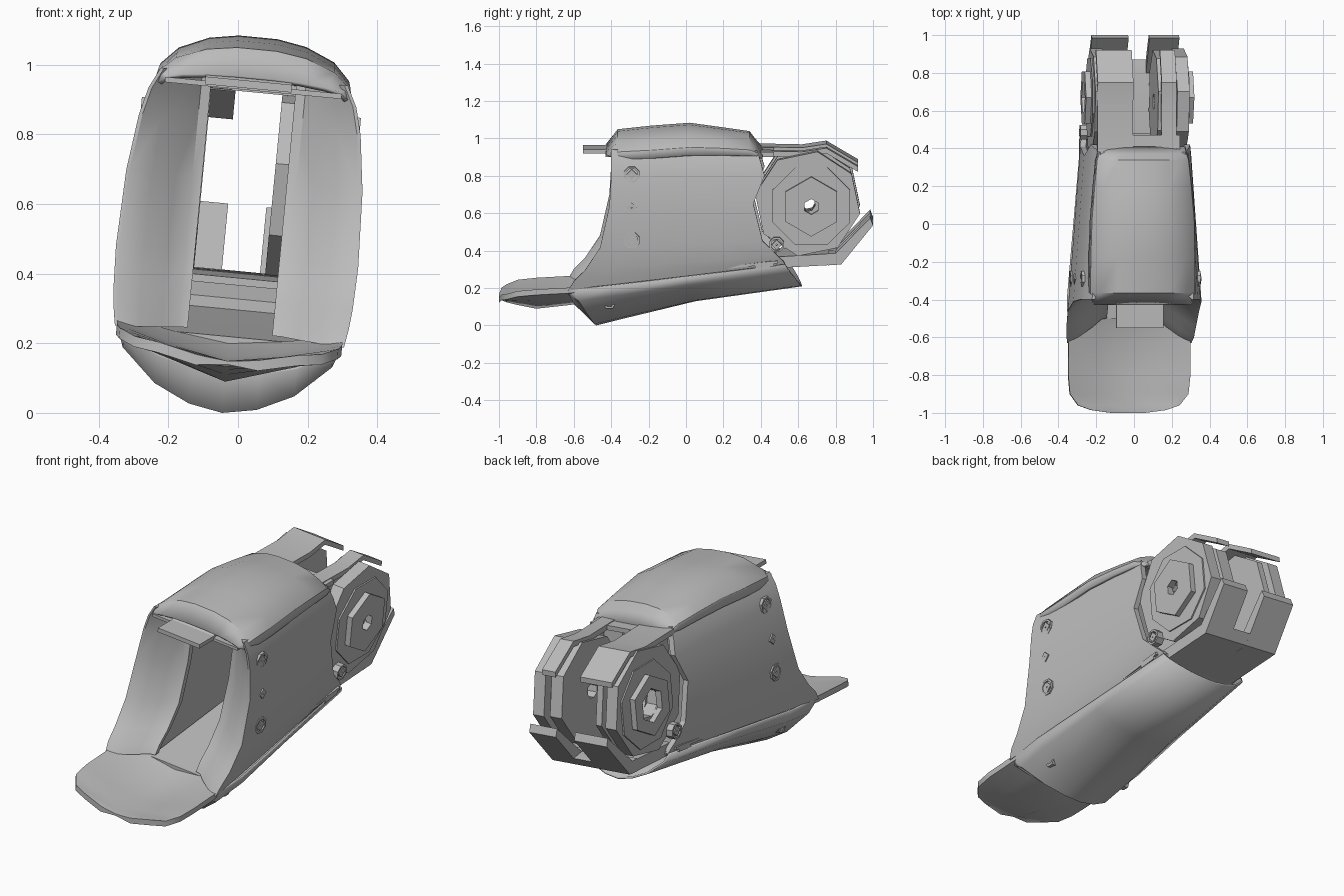
import bpy, bmesh, math
from mathutils import Matrix, Vector

cube = bpy.data.objects.get("Cube")
if cube:
    bpy.data.objects.remove(cube, do_unlink=True)

grey = bpy.data.materials.new("shell_grey")
grey.use_nodes = True
COLOUR = (0.5, 0.5, 0.5, 1)
grey.diffuse_color = COLOUR
grey.node_tree.nodes["Principled BSDF"].inputs["Base Color"].default_value = COLOUR

# The whole assembly leans slightly sideways
PIVOT = Vector((0, 0, 0.5))
LEAN = Matrix.Translation(PIVOT) @ Matrix.Rotation(math.radians(5.5), 4, "Y") @ Matrix.Translation(-PIVOT)
parts = []


def finish(name, bm, angle=30, thick=0):
    bmesh.ops.recalc_face_normals(bm, faces=bm.faces)
    bm.transform(LEAN)
    me = bpy.data.meshes.new(name)
    bm.to_mesh(me)
    bm.free()
    me.materials.append(grey)
    ob = bpy.data.objects.new(name, me)
    bpy.context.collection.objects.link(ob)
    if thick:
        mod = ob.modifiers.new("thickness", "SOLIDIFY")
        mod.thickness = thick
    bpy.ops.object.select_all(action="DESELECT")
    ob.select_set(True)
    bpy.context.view_layer.objects.active = ob
    bpy.ops.object.shade_smooth_by_angle(angle=math.radians(angle))
    parts.append(ob)
    return ob


def loft(name, rings, closed=True, caps=True, angle=30, thick=0):
    bm = bmesh.new()
    rows = [[bm.verts.new(p) for p in ring] for ring in rings]
    n = len(rows[0])
    for a, b in zip(rows, rows[1:]):
        for i in range(n if closed else n - 1):
            j = (i + 1) % n
            bm.faces.new((a[i], a[j], b[j], b[i]))
    if closed and caps:
        bm.faces.new(rows[0])
        bm.faces.new(rows[-1])
    return finish(name, bm, angle, thick)


def slab(name, x0, x1, profile):
    """Side profile of (y, z) points, extruded across x."""
    return loft(name, [[(x, y, z) for y, z in profile] for x in (x0, x1)], angle=20)


def ribbon(name, x0, x1, path, t):
    slab(name, x0, x1, path + [(y, z - t) for y, z in reversed(path)])


def ring(name, x0, x1, centre, r_out, r_in, sides, phase=0):
    """Polygonal washer whose axis runs along x."""
    def loop(x, r):
        return [(x, centre[0] + r * math.cos(phase + math.tau * i / sides),
                 centre[1] + r * math.sin(phase + math.tau * i / sides)) for i in range(sides)]
    rings = [loop(x0, r_in), loop(x0, r_out), loop(x1, r_out), loop(x1, r_in), loop(x0, r_in)]
    return loft(name, rings, caps=False, angle=20)


def lerp(a, b, t):
    return a + (b - a) * t


def taper(y):
    return 1 - 0.17 * (y + 0.4) / 0.8


# Side walls: front z, front y, back z, back y, half width
WALL = [(0.22, -0.63, 0.35, 0.53, 0.315), (0.27, -0.60, 0.37, 0.52, 0.325),
        (0.33, -0.54, 0.40, 0.49, 0.335), (0.45, -0.46, 0.48, 0.41, 0.345),
        (0.67, -0.41, 0.68, 0.36, 0.34), (0.83, -0.40, 0.83, 0.42, 0.32),
        (0.91, -0.40, 0.90, 0.40, 0.30), (0.97, -0.40, 0.96, 0.38, 0.27)]


def wall_x(z):
    for a, b in zip(WALL, WALL[1:]):
        if a[0] <= z <= b[0]:
            return lerp(a[4], b[4], (z - a[0]) / (b[0] - a[0]))
    return WALL[0][4]


for side, label in ((1, "left"), (-1, "right")):
    levels = []
    for zf, yf, zb, yb, w in WALL:
        plan = [(w * taper(lerp(yb, yf, t)), lerp(yb, yf, t)) for t in (0, 0.3, 0.6, 0.85, 1)]
        lip = plan[-1][0]
        plan += [(lip - 0.01, yf), (lerp(lip, 0.15, 0.4), yf + 0.04),
                 (lerp(lip, 0.15, 0.75), yf + 0.085), (0.15, yf + 0.125),
                 (0.122, yf + 0.13), (0.122, yf + 0.16), (0.135, yf + 0.16),
                 (0.135, 0.30), (plan[0][0] - 0.03, 0.32), (plan[0][0] - 0.03, yb)]
        levels.append([(side * x, y, lerp(zf, zb, (y - yf) / (yb - yf))) for x, y in plan])
    loft(label + "_side_wall", levels)

    # Fasteners on the walls: a collar with a square centre
    for n, (y, z, r) in enumerate([(-0.29, 0.84, 0.045), (-0.29, 0.49, 0.045), (0.485, 0.46, 0.042)]):
        x = wall_x(z) * taper(y)
        ring(f"{label}_bolt_collar_{n}", side * (x - 0.04), side * (x + 0.006), (y, z), r, r * 0.75, 8, 0.39)
        ring(f"{label}_bolt_core_{n}", side * (x - 0.04), side * (x + 0.005), (y, z), r * 0.65, r * 0.1, 4)
    ring(label + "_stud", side * 0.28, side * (wall_x(0.665) * taper(-0.29) + 0.006),
         (-0.29, 0.665), 0.028, 0.003, 4)
    ring(label + "_hull_bolt", side * 0.18, side * 0.255, (-0.41, 0.145), 0.035, 0.022, 6)

    # Trim strip and clip above the hull seam
    for nm, y0, y1, dz, h in (("seam_strip", -0.05, 0.49, 0.015, 0.014), ("seam_clip", 0.37, 0.47, 0.0, 0.03)):
        z0, z1 = (lerp(0.22, 0.35, (y + 0.63) / 1.16) + dz for y in (y0, y1))
        slab(f"{label}_{nm}", side * 0.2, side * 0.278, [(y0, z0), (y1, z1), (y1, z1 + h), (y0, z0 + h)])

    # Pivot discs stacked outwards; the left inner plate sits further in
    hub, body = (0.67, 0.665), (0.65, 0.677)
    bore, inner = (0.042, 0.085) if side > 0 else (0.09, 0.12)
    ring(label + "_pivot_plate", side * inner, side * 0.155, body, 0.275, bore, 8, 0.6)
    ring(label + "_pivot_core", side * 0.155, side * 0.185, hub, 0.2, bore, 16)
    ring(label + "_pivot_disc", side * 0.185, side * 0.25, body, 0.285, bore, 8, 0.6)
    ring(label + "_pivot_cover", side * 0.25, side * 0.258, hub, 0.225, bore, 8, 0.39)
    ring(label + "_pivot_hex", side * 0.258, side * 0.288, hub, 0.16, bore, 6, math.pi / 6)

# Keel hull with a closed nose: rim y, rim z, keel y, keel z, half width
HULL = [(-0.64, 0.225, -0.59, 0.11, 0.322), (-0.61, 0.223, -0.48, 0.0, 0.325),
        (-0.4, 0.246, -0.3, 0.045, 0.335), (0.0, 0.29, 0.05, 0.13, 0.305), (0.53, 0.35, 0.62, 0.21, 0.265)]
V_SHAPE = [(-1, 0), (-0.93, 0.28), (-0.62, 0.7), (-0.3, 0.92), (0, 1),
           (0.3, 0.92), (0.62, 0.7), (0.93, 0.28), (1, 0)]
loft("keel_hull", [[(w * u, lerp(yr, yk, v), lerp(zr, zk, v)) for u, v in V_SHAPE]
                   for yr, zr, yk, zk, w in HULL], closed=False, thick=0.01)

# Toe scoop: y, half width, rim z, dish z, keel z
TOE = [(-0.5, 0.31, 0.25, 0.20, 0.13), (-0.62, 0.325, 0.235, 0.16, 0.11),
       (-0.8, 0.325, 0.225, 0.15, 0.09), (-0.9, 0.315, 0.215, 0.15, 0.11),
       (-0.96, 0.27, 0.195, 0.15, 0.125), (-0.985, 0.2, 0.185, 0.15, 0.135), (-1.0, 0.09, 0.16, 0.15, 0.14)]
rings = []
for y, w, rim, dish, keel in TOE:
    top = [(u * w, y, lerp(dish, rim, abs(u) ** 1.3)) for u in (-1, -0.9, -0.5, 0, 0.5, 0.9, 1)]
    low = [(u * w, y, lerp(keel, rim - 0.03, abs(u) ** 1.1)) for u in (1, 0.6, 0, -0.6, -1)]
    rings.append(top + low)
loft("toe_scoop", rings, angle=40)

# Inner floor with a raised cross rib
ribbon("inner_floor", -0.24, 0.24, [(-0.5, 0.22), (-0.1, 0.27), (0.53, 0.36)], 0.02)
ribbon("floor_rib", -0.13, 0.13, [(0.1, 0.33), (0.18, 0.37), (0.3, 0.37)], 0.05)

# Top cap: y, half width, base z, crown z
CAP = [(-0.425, 0.26, 0.94, 0.968), (-0.365, 0.287, 0.92, 1.05), (-0.18, 0.285, 0.925, 1.07),
       (0.02, 0.28, 0.94, 1.085), (0.2, 0.265, 0.94, 1.06), (0.34, 0.25, 0.935, 1.04),
       (0.37, 0.24, 0.935, 1.0), (0.41, 0.23, 0.92, 0.95)]
ARCH = [(-1, 0), (-0.97, 0.3), (-0.8, 0.64), (-0.5, 0.89), (-0.2, 0.99),
        (0.2, 0.99), (0.5, 0.89), (0.8, 0.64), (0.97, 0.3), (1, 0)]
loft("top_cap", [[(w * u, y, lerp(b, t, v)) for u, v in ARCH] for y, w, b, t in CAP],
     closed=False, angle=32, thick=0.015)

# Visor at the mouth of the cap
ribbon("visor_bar", -0.255, 0.255, [(-0.43, 0.945), (-0.3, 0.945)], 0.015)
ribbon("visor", -0.14, 0.11, [(-0.55, 0.957), (-0.43, 0.957), (-0.38, 0.985)], 0.022)

# Upper bent guards over the pivot
GUARD = [(0.38, 0.955), (0.62, 0.95), (0.75, 0.97), (0.92, 0.87)]
ribbon("upper_guard_right", -0.24, -0.05, GUARD, 0.028)
ribbon("upper_guard_left", 0.1, 0.18, GUARD, 0.028)
ribbon("upper_bridge", -0.06, 0.2, [(0.38, 0.95), (0.47, 0.95)], 0.025)

# Lower bent guards behind the pivot
slab("lower_guard_base", -0.235, 0.23, [(0.48, 0.33), (0.83, 0.35), (0.87, 0.4), (0.8, 0.41), (0.48, 0.39)])
for x0, x1, nm in ((-0.235, -0.04, "right"), (0.07, 0.23, "left")):
    slab("lower_guard_fin_" + nm, x0, x1,
         [(0.76, 0.345), (0.83, 0.35), (1.0, 0.56), (0.985, 0.6), (0.8, 0.41), (0.76, 0.41)])

# Stand the assembly on the ground and centre it
pts = [v.co for ob in parts for v in ob.data.vertices]
lo, hi = (Vector([f(p[i] for p in pts) for i in range(3)]) for f in (min, max))
move = Matrix.Translation((-(lo.x + hi.x) / 2, -(lo.y + hi.y) / 2, -lo.z))
for ob in parts:
    ob.data.transform(move)
